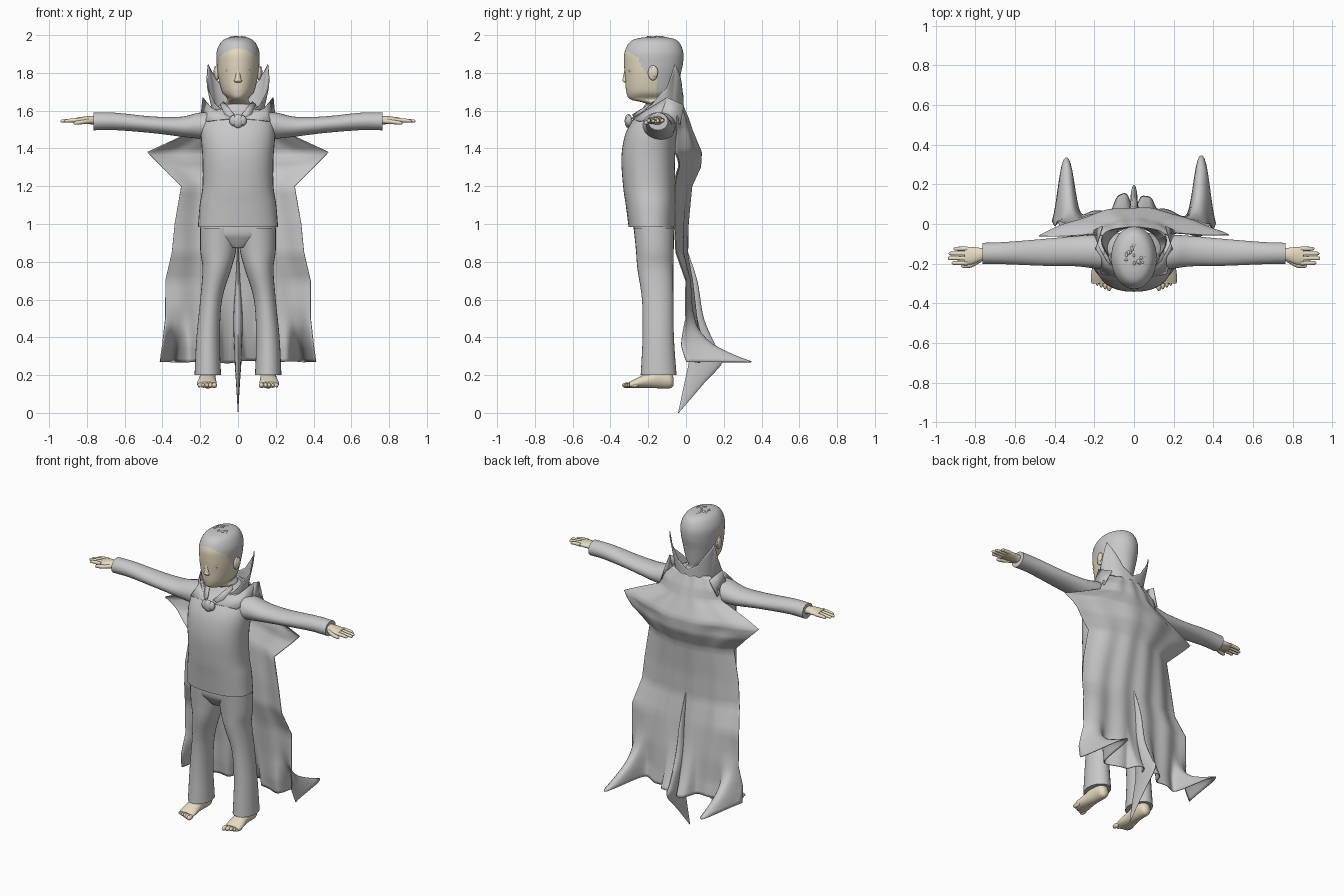
import bpy, bmesh, math, random

random.seed(4)
if "Cube" in bpy.data.objects:
    bpy.data.objects.remove(bpy.data.objects["Cube"])


def material(name, rgb):
    m = bpy.data.materials.new(name)
    m.use_nodes = True
    m.diffuse_color = (*rgb, 1)
    m.node_tree.nodes["Principled BSDF"].inputs["Base Color"].default_value = (*rgb, 1)
    return m


GREY = material("cloth_grey", (0.58, 0.58, 0.59))
SKIN = material("skin_beige", (0.82, 0.73, 0.56))


def finish(name, bm, mats, angle=50):
    bmesh.ops.recalc_face_normals(bm, faces=bm.faces)
    me = bpy.data.meshes.new(name)
    bm.to_mesh(me)
    bm.free()
    for m in mats:
        me.materials.append(m)
    ob = bpy.data.objects.new(name, me)
    bpy.context.collection.objects.link(ob)
    bpy.ops.object.select_all(action="DESELECT")
    ob.select_set(True)
    bpy.context.view_layer.objects.active = ob
    bpy.ops.object.shade_smooth_by_angle(angle=math.radians(angle))
    return ob


def spline(keys, steps, smooth=True):
    """Resample rows of numbers, with a smooth or straight path between them."""
    out = []
    for i in range(len(keys) - 1):
        a, b = keys[i], keys[i + 1]
        p, q = keys[max(i - 1, 0)], keys[min(i + 2, len(keys) - 1)]
        for s in range(steps):
            t = s / steps
            if smooth:
                out.append([0.5 * (2*B + (C-A)*t + (2*A-5*B+4*C-D)*t*t + (3*B-A-3*C+D)*t**3)
                            for A, B, C, D in zip(p, a, b, q)])
            else:
                out.append([B + (C-B)*t for B, C in zip(a, b)])
    return out + [list(keys[-1])]


def loft(name, keys, mat, axis="z", side=1, power=2.0, seg=28, steps=5, rule=None):
    """Skin oval rings (x, y, z, radius, radius) set across the given axis."""
    bm = bmesh.new()
    rings = []
    for x, y, z, a, b in spline(keys, steps):
        ring = []
        for k in range(seg):
            t = math.tau * k / seg
            c, s = [math.copysign(abs(f) ** (2 / power), f) for f in (math.cos(t), math.sin(t))]
            c, s = c * max(a, 0.001), s * max(b, 0.001)
            co = {"z": (x+c, y+s, z), "x": (x, y+c, z+s), "y": (x+c, y, z+s)}[axis]
            ring.append(bm.verts.new((co[0] * side, co[1], co[2])))
        rings.append(ring)
    for r, q in zip(rings, rings[1:]):
        for k in range(seg):
            n = (k + 1) % seg
            bm.faces.new((r[k], r[n], q[n], q[k]))
    bm.faces.new(rings[0])
    bm.faces.new(rings[-1])
    if rule:
        for f in bm.faces:
            f.material_index = rule(f.calc_center_median())
    return finish(name, bm, mat if isinstance(mat, list) else [mat])


def sheet(name, fn, nu, nv):
    """Cloth surface from a function of u in -1..1 and v in 0..1."""
    bm = bmesh.new()
    g = [[bm.verts.new(fn(2*i/nu - 1, j/nv)) for i in range(nu + 1)] for j in range(nv + 1)]
    for j in range(nv):
        for i in range(nu):
            bm.faces.new((g[j][i], g[j][i+1], g[j+1][i+1], g[j+1][i]))
    mod = finish(name, bm, [GREY], 60).modifiers.new("thickness", "SOLIDIFY")
    mod.thickness = .005
    mod.offset = 0


def balls(name, items, mat, seg=16):
    """One object made of ellipsoids (x, y, z, rx, ry, rz)."""
    bm = bmesh.new()
    for x, y, z, a, b, c in items:
        vs = bmesh.ops.create_uvsphere(bm, u_segments=seg, v_segments=seg // 2 + 2, radius=1)["verts"]
        for v in vs:
            v.co = (x + v.co.x * a, y + v.co.y * b, z + v.co.z * c)
    return finish(name, bm, [mat], 80)


def plate(name, pts, side):
    bm = bmesh.new()
    bm.faces.new([bm.verts.new((x * side, y, z)) for x, y, z in pts])
    bmesh.ops.triangulate(bm, faces=bm.faces)
    finish(name, bm, [GREY]).modifiers.new("thickness", "SOLIDIFY").thickness = .005


# Jacket and trousers
loft("jacket", [(0, -.182, .985, .212, .122), (0, -.187, 1.1, .203, .132), (0, -.195, 1.2, .188, .138),
                (0, -.2, 1.35, .188, .142), (0, -.185, 1.47, .196, .138), (0, -.16, 1.55, .185, .122),
                (0, -.14, 1.6, .14, .098), (0, -.13, 1.635, .085, .085)], GREY, power=2.3, seg=40)
loft("trouser_hips", [(0, -.17, 1.02, .19, .107), (0, -.17, .95, .197, .105), (0, -.165, .91, .13, .092),
                      (0, -.165, .875, .05, .07)], GREY, power=2.4)
bm = bmesh.new()
seam = [(-.306, .99), (-.321, 1.1), (-.335, 1.2), (-.344, 1.35), (-.325, 1.47), (-.285, 1.54)]
pairs = [[bm.verts.new((x, y, z)) for x in (-.003, .003)] for y, z in seam]
for p, q in zip(pairs, pairs[1:]):
    bm.faces.new((*p, q[1], q[0]))
finish("jacket_seam", bm, [GREY])

# Limbs, built once per side
for side, tag in ((1, "left"), (-1, "right")):
    loft(tag + "_trouser_leg", [(.1, -.17, .98, .1, .107), (.105, -.165, .86, .095, .1),
         (.112, -.162, .76, .076, .095), (.142, -.15, .6, .058, .083), (.158, -.147, .4, .062, .083),
         (.16, -.145, .2, .07, .095)], GREY, side=side)
    loft(tag + "_sleeve", [(.1, -.15, 1.51, .095, .08), (.2, -.14, 1.52, .085, .07), (.3, -.137, 1.515, .076, .053),
         (.45, -.143, 1.525, .068, .044), (.65, -.147, 1.543, .056, .046), (.765, -.148, 1.543, .053, .047)],
         GREY, axis="x", side=side)
    # Hand with four fingers and a thumb
    loft(tag + "_palm", [(.74, -.15, 1.545, .03, .024), (.78, -.155, 1.55, .035, .022),
         (.82, -.16, 1.55, .044, .018), (.855, -.16, 1.55, .042, .013)], SKIN, axis="x", side=side)
    for i, tip in enumerate((.912, .935, .94, .92)):
        y = -.125 - i * .024
        loft(f"{tag}_finger_{i + 1}", [(.84, y, 1.55, .012, .012), (.89, y, 1.548, .01, .01),
             (tip - .008, y, 1.545, .009, .008), (tip, y, 1.544, .002, .002)], SKIN, "x", side, seg=10, steps=3)
    loft(tag + "_thumb", [(.77, -.175, 1.545, .016, .014), (.82, -.205, 1.54, .014, .012),
         (.86, -.212, 1.535, .01, .01), (.872, -.212, 1.534, .002, .002)], SKIN, "x", side, seg=10, steps=3)
    # Foot with five toes
    loft(tag + "_foot", [(.16, -.065, .165, .015, .02), (.16, -.085, .175, .035, .045), (.16, -.14, .185, .042, .055),
         (.163, -.2, .172, .045, .04), (.165, -.26, .158, .052, .027), (.165, -.3, .148, .05, .016)],
         SKIN, axis="y", side=side)
    balls(tag + "_toes", [(side * (.125 + i * .02), -.312 + i * .009, .146, .014 - i * .0012, .027, .015 - i * .001)
                          for i in range(5)], SKIN, 12)
    balls(tag + "_ear", [(side * .112, -.175, 1.8, .013, .026, .04), (side * .12, -.168, 1.805, .009, .02, .03)], SKIN)
    # Shirt collar and the cape's pointed shoulder edge
    plate(tag + "_lapel", [(.02, -.285, 1.58), (.06, -.275, 1.555), (.095, -.19, 1.635), (.075, -.17, 1.65)], side)
    plate(tag + "_cape_front", [(.03, -.29, 1.56), (.165, -.25, 1.545), (.195, -.14, 1.56), (.188, -.1, 1.67),
                                (.14, -.19, 1.615)], side)
    plate(tag + "_cape_shoulder", [(.188, -.1, 1.67), (.2, -.14, 1.555), (.205, -.03, 1.53), (.16, -.01, 1.63)], side)


# Head with painted hair cap
def hair_rule(c):
    line = -.245 + max(0, 1.86 - c.z) * .5
    crown = c.z > 1.93 - 5 * c.x * c.x
    temple = c.y > line and c.z > 1.8
    nape = c.y > -.155 and c.z > 1.6
    return int(crown or temple or nape)


loft("head", [(0, -.13, 1.54, .068, .072), (0, -.125, 1.63, .068, .08), (0, -.172, 1.66, .055, .122),
              (0, -.18, 1.7, .085, .136), (0, -.177, 1.78, .105, .146), (0, -.172, 1.85, .113, .156),
              (0, -.17, 1.91, .113, .155), (0, -.168, 1.96, .092, .132), (0, -.165, 1.983, .06, .09),
              (0, -.165, 1.993, .004, .006)], [SKIN, GREY], seg=72, steps=11, rule=hair_rule)
# Curls scattered over the crown
curls = []
for _ in range(90):
    t, h = random.uniform(0, math.tau), random.uniform(.25, 1)
    r = math.sqrt(1 - h * h)
    curls.append((.107 * r * math.cos(t), -.167 + .146 * r * math.sin(t), 1.895 + .094 * (1 - r ** 3),
                  random.uniform(.006, .012), random.uniform(.007, .014), .008))
balls("hair_curls", curls, GREY, 8)

# Face
loft("nose", [(0, -.318, 1.748, .014, .006), (0, -.318, 1.758, .022, .018), (0, -.318, 1.77, .016, .017),
              (0, -.316, 1.81, .011, .011), (0, -.32, 1.84, .008, .005)], SKIN, seg=16)
balls("lips", [(0, -.306, 1.722, .026, .012, .007), (0, -.304, 1.71, .023, .013, .009),
               (0, -.287, 1.678, .03, .02, .018)], SKIN)
balls("eyelids", [(s * .044, -.297, 1.81, .022, .011, .01) for s in (1, -1)], SKIN)

# Brooch
balls("brooch", [(0, -.305, 1.545, .03, .02, .037), (-.022, -.302, 1.547, .024, .018, .029),
                 (.022, -.302, 1.547, .024, .018, .029)], GREY)

# Tall cape collar with two pointed wings and a dip at the back
collar_top = [(0, 1.655), (.2, 1.7), (.44, 1.845), (.55, 1.72), (.8, 1.635), (1, 1.6)]


def collar(u, v):
    a, t = abs(u), u * 2.5
    for (p, z0), (q, z1) in zip(collar_top, collar_top[1:]):
        if p <= a <= q:
            top = z0 + (z1 - z0) * (a - p) / (q - p)
    flare = 1 + .36 * v * math.exp(-((a - .44) / .2) ** 2)
    return (.13 * flare * math.sin(t), -.13 + .115 * flare * math.cos(t), 1.57 + (top - 1.57) * v)


sheet("cape_collar", collar, 100, 10)

# Cape rows: height, half width, depth at the middle, depth at the edge
cape_rows = spline([(1.63, .13, -.02, -.06), (1.56, .2, .01, -.05), (1.5, .22, .03, -.05), (1.38, .48, .08, -.07),
                    (1.3, .4, .075, -.05), (1.2, .3, .03, -.06), (1.0, .335, .01, -.06), (.85, .35, .005, -.05),
                    (.7, .385, .03, .005), (.5, .385, .055, .005), (.36, .4, .07, -.03), (.27, .412, .08, -.02)],
                   5, False)


def cape(u, v):
    z, w, mid, edge = cape_rows[round(v * (len(cape_rows) - 1))]
    a = abs(u)
    low = max(0, (.62 - z) / .35)
    fold = .003 + .006 * min(1, max(0, 1.3 - z))
    y = mid + (edge - mid) * a ** 2 + fold * math.cos(u * 14 + 3 * z)
    y += .325 * low ** 3 * math.exp(-(abs(a - .83) / .12) ** 2.6)
    y += .07 * low ** 2 * math.exp(-((a - .15) / .1) ** 4)
    y += .02 * math.exp(-((z - 1.34) / .06) ** 2) * math.cos(a * 6) * a
    return (u * w, y, z + .008 * math.sin(u * 11) * low * (1 - a))


sheet("cape", cape, 100, len(cape_rows) - 1)
# Pinched pleat that hangs down the middle of the cape
loft("cape_pleat", [(0, -.01, .88, .003, .01), (0, .03, .7, .012, .03), (0, .05, .5, .024, .045),
                    (0, .09, .34, .02, .075), (0, .105, .27, .018, .09), (0, .04, .15, .01, .05),
                    (0, -.04, .0, .001, .002)], GREY, seg=16)
